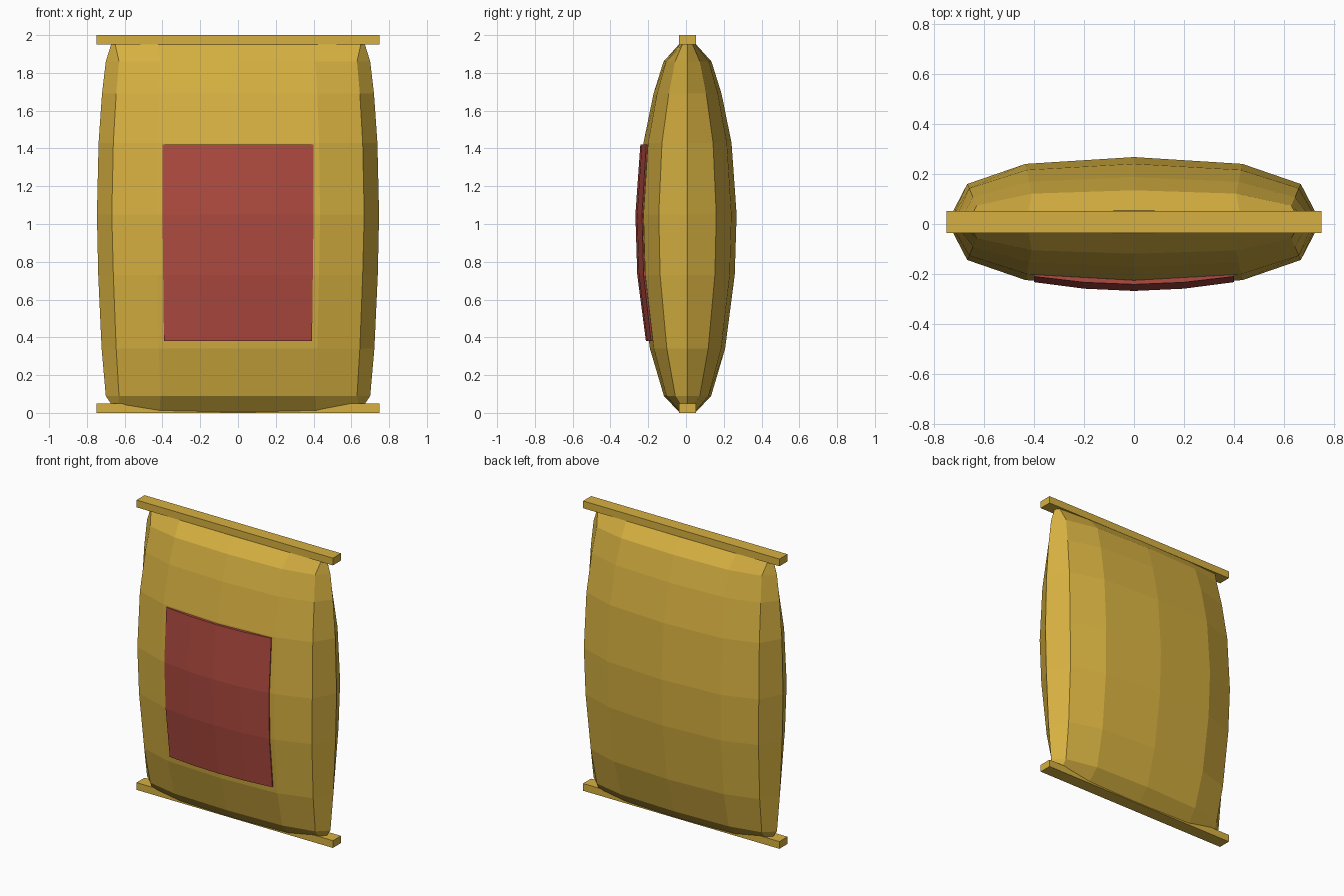
import bpy, bmesh

if "Cube" in bpy.data.objects:
    bpy.data.objects.remove(bpy.data.objects["Cube"])

CY = 0.008  # seam plane of the sack


def material(name, rgb):
    m = bpy.data.materials.new(name)
    m.diffuse_color = (*rgb, 1)
    m.use_nodes = True
    m.node_tree.nodes["Principled BSDF"].inputs["Base Color"].default_value = m.diffuse_color
    return m


yellow = material("sack yellow", (0.67, 0.434, 0.052))
red = material("label red", (0.43, 0.069, 0.051))


def finish(name, bm, mat):
    bmesh.ops.recalc_face_normals(bm, faces=bm.faces[:])
    me = bpy.data.meshes.new(name)
    bm.to_mesh(me)
    bm.free()
    me.materials.append(mat)
    ob = bpy.data.objects.new(name, me)
    bpy.context.collection.objects.link(ob)
    return ob


# Level, half width of side seam, half width at corner column, half depth,
# corner depth ratio
RINGS = [
    (0.005, 0.670, 0.640, 0.045, 0.60),
    (0.09, 0.700, 0.630, 0.125, 0.52),
    (0.34, 0.722, 0.645, 0.199, 0.55),
    (0.73, 0.740, 0.660, 0.250, 0.58),
    (1.05, 0.747, 0.668, 0.260, 0.585),
    (1.43, 0.738, 0.660, 0.233, 0.58),
    (1.69, 0.720, 0.645, 0.180, 0.55),
    (1.86, 0.700, 0.630, 0.127, 0.52),
    (1.95, 0.672, 0.650, 0.046, 0.60),
]


def half_depth(z):
    for a, b in zip(RINGS, RINGS[1:]):
        if a[0] <= z <= b[0]:
            return a[3] + (b[3] - a[3]) * (z - a[0]) / (b[0] - a[0])


# Pillow-shaped sack body: lofted twelve-sided rings
bm = bmesh.new()
loops = []
for i, (z, w, c, d, r) in enumerate(RINGS):
    q = 0.65 * c
    front = [(-w, 0, 0.04), (-c, -d * r, 0.025), (-q, -d * 0.895, 0.004), (0, -d, 0),
             (q, -d * 0.895, 0.004), (c, -d * r, 0.025)]
    pts = front + [(-x, -y, lift) for x, y, lift in front]
    loops.append([bm.verts.new((x, CY + y, z + (lift if i == 0 else 0)))
                  for x, y, lift in pts])
for a, b in zip(loops, loops[1:]):
    for k in range(12):
        n = (k + 1) % 12
        bm.faces.new((a[k], a[n], b[n], b[k]))
bm.faces.new(loops[0])
bm.faces.new(loops[-1])
finish("sack_body", bm, yellow)

# Sewn seam strips at the bottom and top
for name, z in (("bottom_seam", 0.025), ("top_seam", 1.975)):
    bm = bmesh.new()
    bmesh.ops.create_cube(bm, size=1)
    for v in bm.verts:
        v.co = (v.co.x * 1.5, CY + v.co.y * 0.088, z + v.co.z * 0.05)
    finish(name, bm, yellow)

# Curved front label following the bulge of the sack
bm = bmesh.new()
grid = []
for z, s in ((0.38, 0.98), (0.73, 0.99), (1.05, 1), (1.42, 1)):
    d = half_depth(z)
    grid.append([bm.verts.new((x * s, CY - d * k - 0.016, z))
                 for x, k in ((-0.4, 0.865), (-0.2, 0.965), (0, 1), (0.2, 0.965), (0.4, 0.865))])
faces = [bm.faces.new((a[k], a[k + 1], b[k + 1], b[k]))
         for a, b in zip(grid, grid[1:]) for k in range(4)]
ext = bmesh.ops.extrude_face_region(bm, geom=faces, use_keep_orig=True)
for v in ext["geom"]:
    if isinstance(v, bmesh.types.BMVert):
        v.co.y += 0.03
finish("front_label", bm, red)
